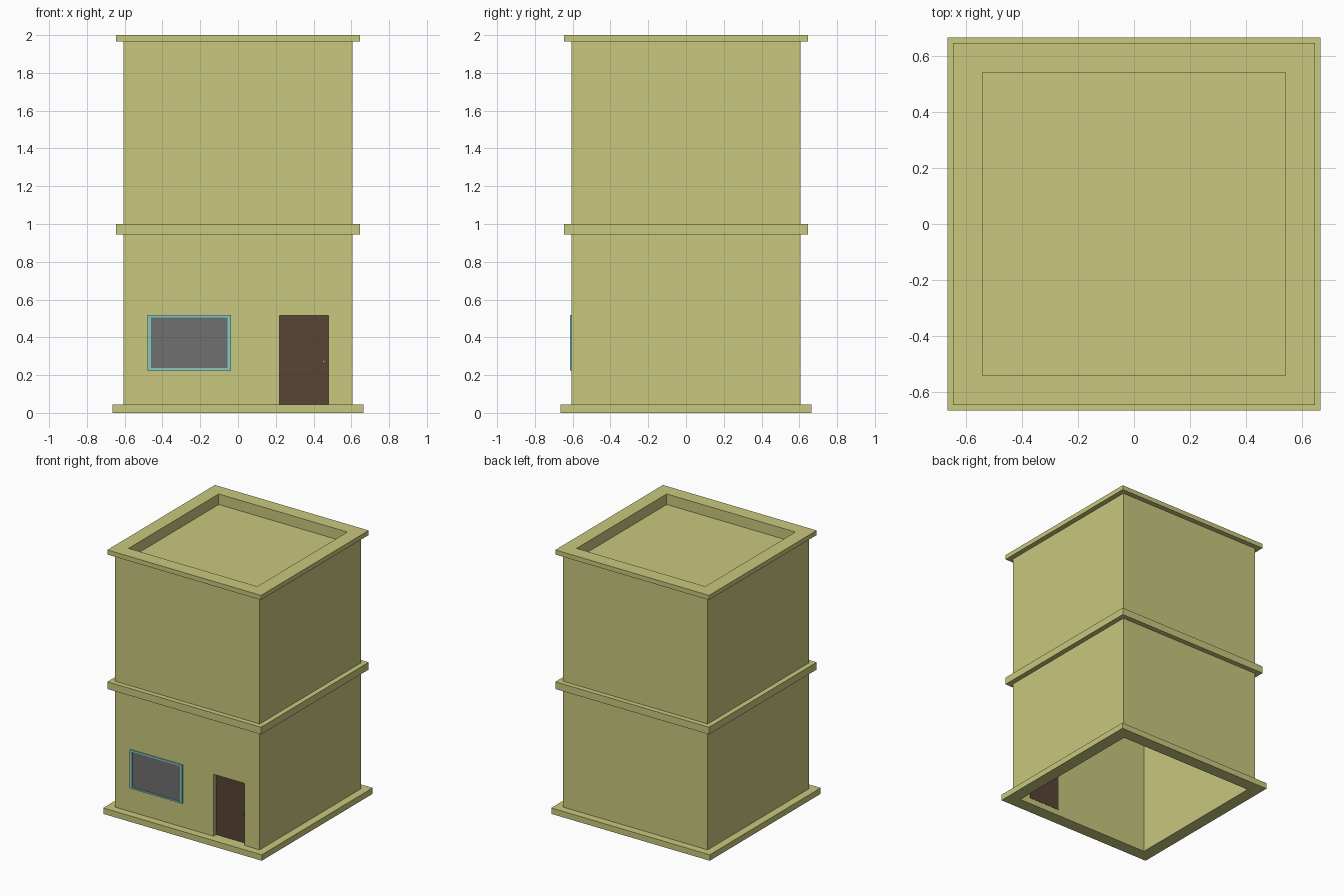
import bpy
import bmesh

if "Cube" in bpy.data.objects:
    bpy.data.objects.remove(bpy.data.objects["Cube"], do_unlink=True)


def material(name, r, g, b):
    mat = bpy.data.materials.new(name)
    mat.use_nodes = True
    mat.diffuse_color = (r, g, b, 1)
    mat.node_tree.nodes["Principled BSDF"].inputs["Base Color"].default_value = (r, g, b, 1)
    return mat


plaster = material("plaster_yellow", 0.578, 0.578, 0.209)
wood = material("dark_wood", 0.095, 0.058, 0.036)
glass = material("window_grey", 0.162, 0.162, 0.162)
trim = material("frame_blue", 0.22, 0.59, 0.56)
metal = material("handle_metal", 0.45, 0.42, 0.33)


def finish(name, bm, mat):
    bmesh.ops.recalc_face_normals(bm, faces=bm.faces)
    mesh = bpy.data.meshes.new(name)
    bm.to_mesh(mesh)
    bm.free()
    mesh.materials.append(mat)
    obj = bpy.data.objects.new(name, mesh)
    bpy.context.collection.objects.link(obj)
    return obj


def square_sweep(name, profile, closed):
    """Sweep (half width, height) points round a square; an open profile is capped."""
    bm = bmesh.new()
    loops = [[bm.verts.new((sx * h, sy * h, z))
              for sx, sy in ((-1, -1), (1, -1), (1, 1), (-1, 1))] for h, z in profile]
    pairs = list(zip(loops, loops[1:]))
    if closed:
        pairs.append((loops[-1], loops[0]))
    else:
        bm.faces.new(loops[0])
        bm.faces.new(loops[-1])
    for a, b in pairs:
        for i in range(4):
            j = (i + 1) % 4
            bm.faces.new((a[i], a[j], b[j], b[i]))
    return finish(name, bm, plaster)


def box(name, xs, ys, zs, mat):
    bm = bmesh.new()
    bmesh.ops.create_cube(bm, size=1)
    for v in bm.verts:
        v.co = [r[0] if c < 0 else r[1] for c, r in zip(v.co, (xs, ys, zs))]
    return finish(name, bm, mat)


OUT, IN, LEDGE, FOOT = 0.607, 0.57, 0.645, 0.665
BASE, BAND, MID, CORNICE, TOP = 0.045, 0.945, 1.0, 1.965, 2.0

# Building shell
square_sweep("plinth", [(IN, 0), (FOOT, 0), (FOOT, BASE), (IN, BASE)], True)
walls = square_sweep("lower_walls", [(IN, BASE), (OUT, BASE), (OUT, BAND), (IN, BAND)], True)
square_sweep("middle_ledge", [(LEDGE, BAND), (LEDGE, MID)], False)
square_sweep("upper_storey_and_roof",
             [(OUT, MID), (OUT, CORNICE), (LEDGE, CORNICE), (LEDGE, TOP),
              (0.54, TOP), (0.54, 1.92)], False)

# Doorway opening
door_x, door_top = (0.22, 0.48), 0.515
cutter = box("doorway_cutter", door_x, (-0.7, -0.5), (0.02, door_top), plaster)
cutter.hide_render = True
mod = walls.modifiers.new("doorway", "BOOLEAN")
mod.operation = "DIFFERENCE"
mod.solver = "EXACT"
mod.object = cutter
bpy.context.view_layer.objects.active = walls
bpy.ops.object.modifier_apply(modifier=mod.name)
bpy.data.objects.remove(cutter, do_unlink=True)

# Door and handle
box("door", door_x, (-0.575, -0.568), (BASE, door_top), wood)
box("handle_plate", (0.447, 0.455), (-0.585, -0.575), (0.268, 0.284), metal)
box("handle_lever", (0.452, 0.461), (-0.592, -0.585), (0.262, 0.276), metal)

# Window frame and pane
left, right, low, high = -0.478, -0.038, 0.225, 0.518
side, edge, depth = 0.018, 0.012, (-0.615, -0.59)
box("frame_left", (left, left + side), depth, (low, high), trim)
box("frame_right", (right - side, right), depth, (low, high), trim)
inner = (left + side, right - side)
box("frame_bottom", inner, depth, (low, low + edge), trim)
box("frame_top", inner, depth, (high - edge, high), trim)
box("window_pane", inner, (-0.61, -0.602), (low + edge, high - edge), glass)
